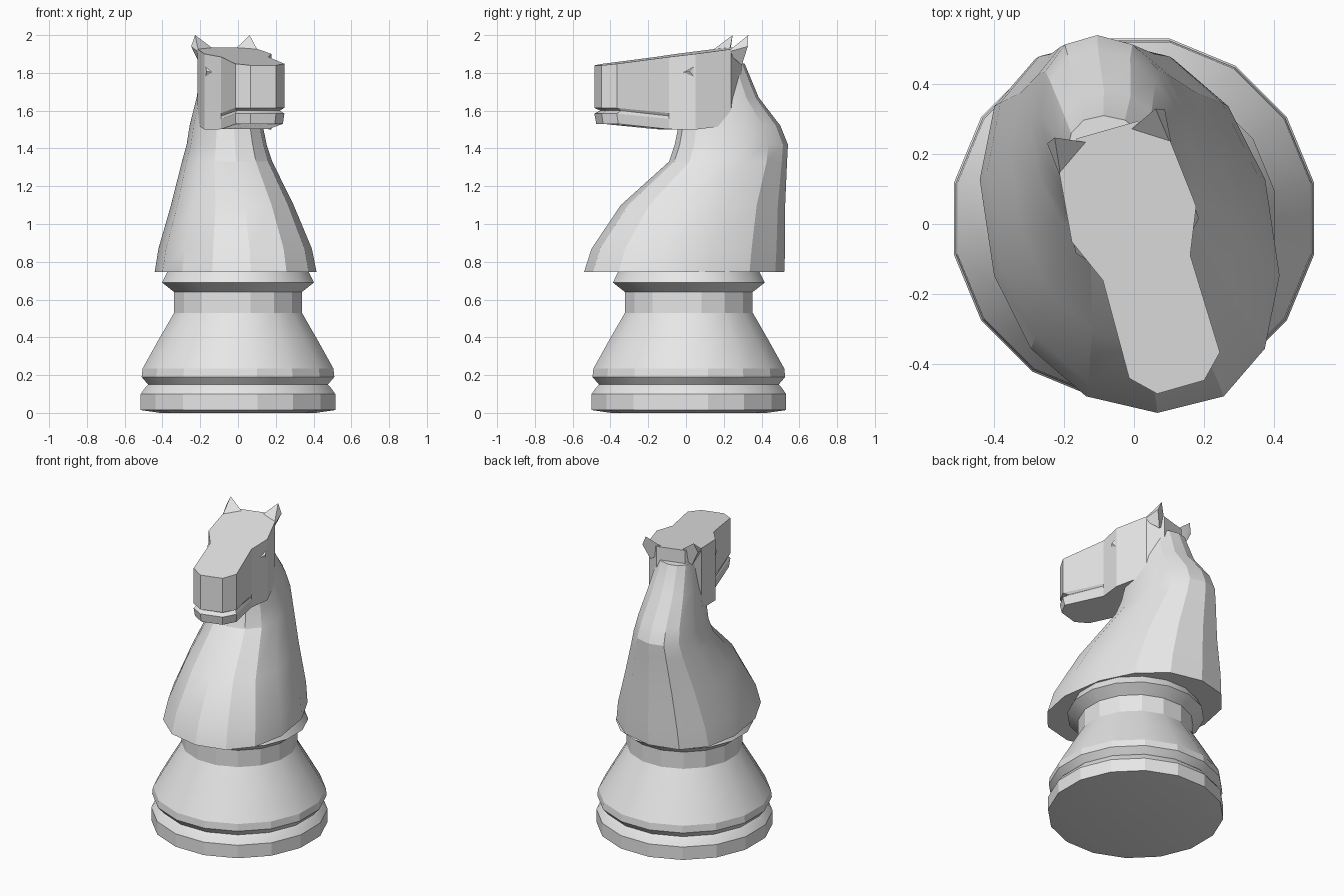
import bpy, bmesh, math
from mathutils import Matrix

cube = bpy.data.objects.get("Cube")
if cube:
    bpy.data.objects.remove(cube, do_unlink=True)

grey = bpy.data.materials.new("light_grey")
grey.use_nodes = True
grey.diffuse_color = (0.8, 0.8, 0.8, 1)
grey.node_tree.nodes["Principled BSDF"].inputs["Base Color"].default_value = (0.8, 0.8, 0.8, 1)

HEAD_TURN = Matrix.Rotation(math.radians(16), 4, "Z")


def finish(name, bm, turn=None):
    bmesh.ops.recalc_face_normals(bm, faces=bm.faces)
    if turn:
        bm.transform(turn)
    mesh = bpy.data.meshes.new(name)
    bm.to_mesh(mesh)
    bm.free()
    mesh.materials.append(grey)
    obj = bpy.data.objects.new(name, mesh)
    bpy.context.collection.objects.link(obj)
    bpy.ops.object.select_all(action="DESELECT")
    obj.select_set(True)
    bpy.context.view_layer.objects.active = obj
    bpy.ops.object.shade_smooth_by_angle(angle=math.radians(22))
    return obj


def loft(name, rings, turn=None):
    """Skin a stack of rings with equal point counts and cap both ends."""
    bm = bmesh.new()
    loops = [[bm.verts.new(p) for p in ring] for ring in rings]
    count = len(loops[0])
    for low, high in zip(loops, loops[1:]):
        for i in range(count):
            j = (i + 1) % count
            bm.faces.new((low[i], low[j], high[j], high[i]))
    bm.faces.new(loops[0][::-1])
    bm.faces.new(loops[-1])
    return finish(name, bm, turn)


def hull(name, points, turn=None):
    bm = bmesh.new()
    for p in points:
        bm.verts.new(p)
    bmesh.ops.convex_hull(bm, input=bm.verts)
    return finish(name, bm, turn)


def oval(x0, x1, y0, y1, z, sides=16, skew=0.0, power=1.0):
    """Oval ring; skew swings its front to the left."""
    ring = []
    for i in range(sides):
        a = math.tau * (i + 0.5) / sides
        c, s = math.cos(a), math.sin(a)
        dy = math.copysign(abs(s) ** power, s) * (y1 - y0) / 2
        dx = math.copysign(abs(c) ** power, c) * (x1 - x0) / 2
        ring.append(((x0 + x1) / 2 + dx - skew * dy, (y0 + y1) / 2 + dy, z))
    return ring


# Turned foot and collar: radius, height
foot = [(0.42, 0), (0.525, 0.015), (0.525, 0.1), (0.5, 0.135), (0.485, 0.15),
        (0.52, 0.19), (0.515, 0.235), (0.43, 0.385), (0.345, 0.53),
        (0.345, 0.64), (0.41, 0.69), (0.375, 0.76)]
loft("foot", [oval(-r, r, 0.015 - r, 0.015 + r, z) for r, z in foot])

# Chest and neck: right, left, front, back, height
neck = [(-0.43, 0.405, -0.54, 0.52, 0.745), (-0.41, 0.38, -0.5, 0.525, 0.87),
        (-0.345, 0.285, -0.345, 0.525, 1.1), (-0.29, 0.175, -0.09, 0.535, 1.33),
        (-0.265, 0.145, -0.06, 0.54, 1.42), (-0.25, 0.125, -0.04, 0.5, 1.52),
        (-0.215, 0.1, 0.0, 0.385, 1.67), (-0.19, 0.06, 0.02, 0.31, 1.85)]
loft("neck", [oval(*s, sides=14, skew=0.15, power=0.9) for s in neck])

# Head: mirrored plan outline stacked from jaw to brow, with a mouth groove
half = [(0.07, -0.485), (0.135, -0.42), (0.13, -0.13), (0.185, 0.0),
        (0.165, 0.2), (0.09, 0.28)]
outline = half + [(-x, y) for x, y in reversed(half)]


def jaw(y):
    return 1.53 if y < -0.4 else 1.5 + 0.12 * max(y, 0) + 0.06 * max(-0.1 - y, 0)


def head_ring(height, groove):
    ring = []
    for x, y in outline:
        top = 1.84 + (y + 0.485) * 0.125
        z = top if height is None else jaw(y) + height
        front = y < -0.4
        ring.append((x * (1 - groove * front * 4), y + groove * front, z))
    return ring


loft("head", [head_ring(h, g) for h, g in
              ((0, 0.01), (0.055, 0), (0.07, 0.03), (0.085, 0), (None, 0))], HEAD_TURN)

# Ears, eyes and mane folds on both sides
for side, label in ((-1, "right"), (1, "left")):
    hull(label + "_ear", [(side * x, y, z) for x, y, z in
         ((0.165, 0.18, 1.91), (0.04, 0.25, 1.91), (0.13, 0.27, 1.84),
          (0.175, 0.29, 1.94), (0.15, 0.30, 2.0))], HEAD_TURN)
    hull(label + "_eye", [(side * x, y, z) for x, y, z in
         ((0.15, -0.07, 1.8), (0.18, 0.0, 1.84), (0.18, 0.0, 1.77),
          (0.183, -0.035, 1.81), (0.14, -0.02, 1.8))], HEAD_TURN)
    hull(label + "_mane_fold", [(side * x - 0.09, y, z) for x, y, z in
         ((0.10, 0.50, 1.42), (0.19, 0.37, 1.22), (0.16, 0.44, 1.36),
          (0.05, 0.42, 1.3))])
